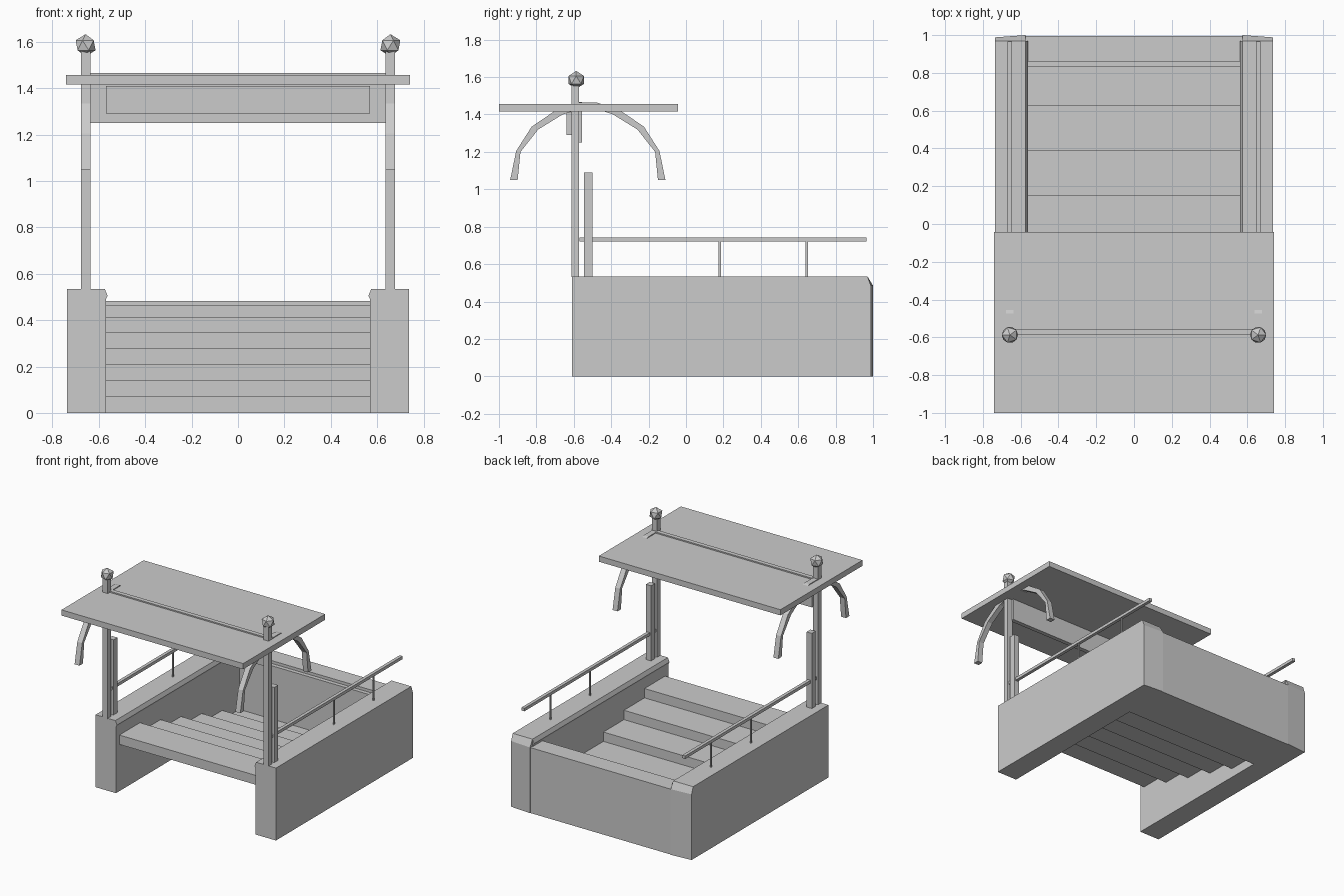
import bpy, bmesh
from mathutils import Vector

if "Cube" in bpy.data.objects:
    bpy.data.objects.remove(bpy.data.objects["Cube"])


def finish(name, bm):
    bmesh.ops.recalc_face_normals(bm, faces=bm.faces)
    me = bpy.data.meshes.new(name)
    bm.to_mesh(me)
    bm.free()
    ob = bpy.data.objects.new(name, me)
    bpy.context.collection.objects.link(ob)
    return ob


def box(name, x, y, z):
    bm = bmesh.new()
    bmesh.ops.create_cube(bm, size=1)
    for v in bm.verts:
        v.co = [(r[0] + r[1]) / 2 + c * (r[1] - r[0]) for r, c in zip((x, y, z), v.co)]
    return finish(name, bm)


def prism(name, pts, axis, a, b):
    """Extrude a 2D outline along axis: 'x' takes (y, z) points, 'y' takes (x, z)."""
    bm = bmesh.new()
    at = (lambda p, t: (t, *p)) if axis == 'x' else (lambda p, t: (p[0], t, p[1]))
    rings = [[bm.verts.new(at(p, t)) for p in pts] for t in (a, b)]
    bm.faces.new(rings[0])
    bm.faces.new(rings[1])
    for i in range(len(pts)):
        j = (i + 1) % len(pts)
        bm.faces.new((rings[0][i], rings[0][j], rings[1][j], rings[1][i]))
    return finish(name, bm)


def mirror(ob):
    ob.modifiers.new("mirror", 'MIRROR').use_axis[0] = True
    return ob


X = 0.657  # centre line of everything standing on the side walls

# side walls with a bevelled inner coping and a sloped rear end
mirror(prism("side_wall", [(.737, 0), (.737, .535), (.575, .535), (.562, .505),
                           (.57, .49), (.57, 0)], 'y', -.61, .97))
end = mirror(prism("wall_rear_end", [(.97, 0), (1, 0), (1, .485), (.97, .535)], 'x', .575, .737))
for v in end.data.vertices:  # outer rear corner is pulled in slightly
    if v.co.x > .7 and v.co.y > .98:
        v.co.y = .988

# rear wall with a raised panel on its inner side
box("rear_wall", (-.58, .58), (.86, .996), (0, .483))
box("rear_panel", (-.57, .57), (.83, .87), (.043, .462))

# stairs descending towards the rear, stepped below as well
STEP, RISE = .24, .069
for i in range(6):
    top = .414 - i * RISE
    y = -.57 + i * STEP
    box(f"stair_{i + 1}", (-.57, .57), (y, y + STEP), (top - RISE, top))

# handrails and their supports
mirror(box("handrail", (X - .012, X + .012), (-.57, .965), (.72, .742)))
for y in (.18, .645):
    mirror(box("rail_support", (X - .004, X + .004), (y - .006, y + .006), (.53, .725)))

# lamp posts, short inner posts, faceted lamps
mirror(box("lamp_post", (X - .021, X + .021), (-.612, -.572), (.53, 1.56)))
mirror(box("short_post", (X - .021, X + .021), (-.545, -.5), (.53, 1.09)))
bm = bmesh.new()
bmesh.ops.create_icosphere(bm, subdivisions=1, radius=.048)
bmesh.ops.translate(bm, verts=bm.verts, vec=Vector((X, -.587, 1.585)))
mirror(finish("lamp", bm))

# roof slab, cross beam and sign board
box("roof", (-.742, .742), (-1, -.042), (1.415, 1.457))
box("cross_beam", (-.64, .64), (-.588, -.556), (1.25, 1.466))
box("sign_board", (-.57, .57), (-.638, -.58), (1.29, 1.41))

# curved roof brackets: half outline reflected about the arch centre
C = -.525
outer = [(.415, 1.05), (.383, 1.205), (.3, 1.335), (.16, 1.43), (.05, 1.463)]
inner = [(.375, 1.05), (.36, 1.2), (.265, 1.32), (.135, 1.4), (.045, 1.43)]
path = lambda h: [(C - d, z) for d, z in h] + [(C + d, z) for d, z in reversed(h)]
mirror(prism("roof_bracket", path(outer) + path(inner)[::-1], 'x', X - .02, X + .02))
